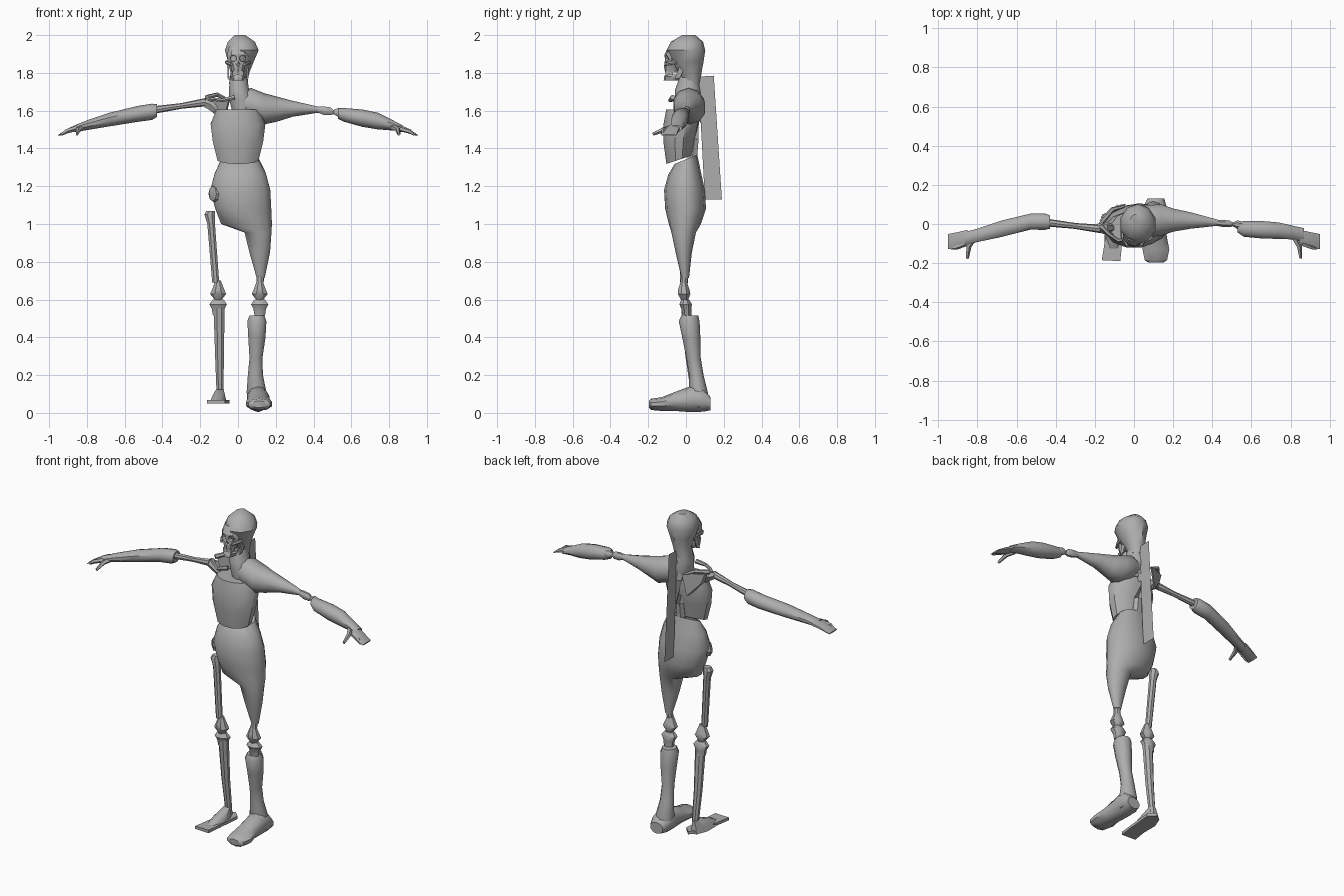
import bpy, bmesh, math
from mathutils import Vector

bone = bpy.data.materials.new("plain grey")
bone.diffuse_color = (0.42, 0.42, 0.42, 1)


def finish(name, bm, smooth=35):
    bmesh.ops.recalc_face_normals(bm, faces=bm.faces)
    me = bpy.data.meshes.new(name)
    bm.to_mesh(me)
    bm.free()
    ob = bpy.data.objects.new(name, me)
    bpy.context.collection.objects.link(ob)
    me.materials.append(bone)
    if smooth:
        bpy.ops.object.select_all(action='DESELECT')
        ob.select_set(True)
        bpy.context.view_layer.objects.active = ob
        bpy.ops.object.shade_smooth_by_angle(angle=math.radians(smooth))
    return ob


def loft(name, axis, rings, n=10, slope=None, smooth=40):
    """Closed skin over ellipses (cx, cy, cz, ra, rb); slope tilts a ring in z along y."""
    bm = bmesh.new()
    a, b = {'x': (1, 2), 'y': (0, 2), 'z': (0, 1)}[axis]
    loops = []
    for k, (cx, cy, cz, ra, rb) in enumerate(rings):
        loop = []
        for i in range(n):
            t = 2 * math.pi * (i + 0.5) / n
            p = Vector((cx, cy, cz))
            p[a] += ra * math.cos(t)
            p[b] += rb * math.sin(t)
            if slope:
                p.z += slope.get(k, 0) * (p.y - cy)
            loop.append(bm.verts.new(p))
        loops.append(loop)
    for lo, hi in zip(loops, loops[1:]):
        for i in range(n):
            j = (i + 1) % n
            bm.faces.new((lo[i], lo[j], hi[j], hi[i]))
    bm.faces.new(loops[0])
    bm.faces.new(loops[-1])
    return finish(name, bm, smooth)


def prism(name, points, offset):
    """Flat outline thickened along an offset."""
    bm = bmesh.new()
    f = bm.faces.new([bm.verts.new(p) for p in points])
    if offset:
        ext = bmesh.ops.extrude_face_region(bm, geom=[f], use_keep_orig=True)
        vs = [v for v in ext['geom'] if isinstance(v, bmesh.types.BMVert)]
        bmesh.ops.translate(bm, verts=vs, vec=offset)
    return finish(name, bm, 0)


def rod(name, pts, r, n=6):
    """Thin bone following a few points, r per point."""
    bm = bmesh.new()
    loops = []
    for k, p in enumerate(pts):
        d = Vector(pts[min(k + 1, len(pts) - 1)]) - Vector(pts[max(k - 1, 0)])
        q = d.to_track_quat('Z', 'Y')
        loops.append([bm.verts.new(Vector(p) + q @ Vector((r[k] * math.cos(i * 2 * math.pi / n),
                      r[k] * math.sin(i * 2 * math.pi / n), 0))) for i in range(n)])
    for lo, hi in zip(loops, loops[1:]):
        for i in range(n):
            bm.faces.new((lo[i], lo[(i + 1) % n], hi[(i + 1) % n], hi[i]))
    bm.faces.new(loops[0])
    bm.faces.new(loops[-1])
    return finish(name, bm, 40)


# Head: cranium, face with cut sockets, jaw
loft("cranium", 'z', [(0.0, 0.03, 1.74, .05, .045), (0.01, 0.02, 1.80, .052, .062),
                      (0.015, 0.005, 1.86, .072, .088), (0.02, 0.0, 1.92, .094, .102),
                      (0.018, 0.005, 1.965, .075, .085), (0.01, 0.015, 2.0, .03, .035)], 10)
face = loft("face", 'z', [(0, -.075, 1.802, .034, .035), (0, -.07, 1.835, .040, .047),
                          (0, -.06, 1.862, .058, .052), (0, -.06, 1.90, .060, .053),
                          (0, -.045, 1.94, .05, .045)], 10, smooth=30)
cutters = [rod("socket_cutter", [(s * .026, -.16, 1.876), (s * .024, -.078, 1.876)], [.021, .016], 8)
           for s in (-1, 1)]
cutters.append(rod("nose_cutter", [(0, -.16, 1.843), (0, -.095, 1.847)], [.012, .009], 3))
for c in cutters:
    c.hide_render = True
    c.hide_set(True)
    m = face.modifiers.new("cut", 'BOOLEAN')
    m.object, m.operation, m.solver = c, 'DIFFERENCE', 'EXACT'
loft("jaw", 'z', [(0, -.078, 1.76, .032, .04), (0, -.07, 1.782, .043, .046),
                  (0, -.066, 1.792, .04, .042)], 10)
for s in (-1, 1):
    prism("jaw_hinge", [(s * .046, -.06, 1.765), (s * .046, -.03, 1.775), (s * .05, 0, 1.85),
                        (s * .05, -.03, 1.85)], (s * .008, 0, 0))
    rod("cheekbone", [(s * .035, -.11, 1.845), (s * .058, -.07, 1.853), (s * .062, -.02, 1.86)],
        [.009, .01, .007])
prism("teeth", [(-.028, -.108, 1.785), (.028, -.108, 1.785), (.028, -.108, 1.81), (-.028, -.108, 1.81)],
      (0, .04, 0))

# Neck and fleshed shoulder side
loft("neck", 'z', [(.03, .01, 1.58, .06, .06), (.02, .01, 1.66, .07, .07), (.005, .01, 1.71, .056, .068),
                   (.004, .015, 1.76, .05, .055), (.004, .02, 1.80, .045, .05)], 10)
loft("right_upper_arm", 'x', [(.0, .015, 1.65, .055, .055), (.07, .015, 1.635, .085, .085),
                              (.14, .02, 1.61, .085, .082), (.20, .02, 1.608, .062, .068),
                              (.29, .018, 1.61, .044, .042), (.435, .006, 1.605, .015, .014)], 10)

# Ribcage and spine
loft("ribcage", 'z', [(.0, -.038, 1.34, .112, .068), (0, -.036, 1.44, .138, .085),
                      (0, -.028, 1.53, .15, .095), (0, -.02, 1.605, .118, .088)], 12,
     slope={0: .33, 1: .2, 2: .05})
rod("spine", [(.01, .03, 1.32), (.01, .045, 1.45), (.01, .055, 1.6), (.005, .035, 1.72)],
    [.03, .025, .03, .03])

# Bare shoulder: blade and collar bones
prism("left_shoulder_blade", [(-.05, .085, 1.66), (-.17, .03, 1.67), (-.15, .035, 1.61), (-.08, .08, 1.53)],
      (.008, .018, 0))
rod("left_collar_bone", [(-.02, -.07, 1.67), (-.08, -.085, 1.655), (-.13, -.05, 1.66), (-.17, -.01, 1.655)],
    [.014, .01, .01, .014])
rod("left_blade_spine", [(-.05, .09, 1.655), (-.11, .075, 1.685), (-.165, .01, 1.67)], [.008, .012, .014])
rod("left_shoulder_joint", [(-.115, -.02, 1.60), (-.15, -.02, 1.635), (-.19, -.02, 1.645)], [.02, .032, .02])

# Bare upper arm and fleshed forearm on the left
rod("left_upper_arm_bone", [(-.17, -.025, 1.645), (-.30, -.01, 1.625), (-.45, .008, 1.603)],
    [.022, .015, .02], 8)
loft("left_forearm", 'x', [(-.43, .01, 1.60, .036, .034), (-.455, .012, 1.594, .044, .043),
                           (-.53, .012, 1.583, .043, .042), (-.68, -.025, 1.553, .044, .036),
                           (-.80, -.058, 1.523, .036, .026), (-.865, -.075, 1.505, .036, .018)], 10)

# Bare elbow and fleshed forearm on the right
loft("right_elbow_bone", 'x', [(.40, .008, 1.608, .014, .012), (.455, .003, 1.60, .02, .024),
                               (.49, .0, 1.597, .018, .022), (.505, -.002, 1.593, .01, .012),
                               (.53, -.004, 1.59, .024, .025), (.57, -.01, 1.585, .02, .02)], 8)
loft("right_forearm", 'x', [(.53, -.018, 1.585, .026, .028), (.56, -.025, 1.578, .042, .036),
                            (.66, -.03, 1.56, .047, .046), (.74, -.034, 1.545, .044, .044),
                            (.82, -.045, 1.522, .036, .027), (.87, -.055, 1.505, .036, .018)], 10)

# Hands: tapering flat palm and a thumb
for side, s in (("left", -1), ("right", 1)):
    loft(side + "_hand", 'x', [(s * .85, -.063, 1.51, .036, .019), (s * .89, -.078, 1.497, .042, .015),
                               (s * .95, -.09, 1.47, .042, .004)], 8, smooth=30)
    rod(side + "_thumb", [(s * .82, -.07, 1.512), (s * .845, -.115, 1.50), (s * .852, -.175, 1.475)],
        [.016, .014, .008], 5)
    rod(side + "_finger", [(s * .86, -.1, 1.505), (s * .91, -.12, 1.49), (s * .935, -.125, 1.472)],
        [.014, .012, .006], 5)

# Hips flowing into the fleshed thigh
loft("hips_and_right_thigh", 'z',
     [(.012, .0, 1.342, .10, .06), (.012, -.008, 1.27, .138, .086), (.012, -.008, 1.18, .163, .108),
      (.028, -.002, 1.08, .152, .108), (.045, -.006, 1.00, .138, .085), (.106, -.012, .955, .073, .065),
      (.115, -.012, .85, .056, .043), (.12, -.004, .715, .022, .02)], 14, slope={0: .4, 1: .1})
rod("hip_socket", [(-.10, -.03, 1.16), (-.135, -.05, 1.16), (-.14, -.055, 1.16)], [.05, .04, .02], 8)

# Bare left leg
loft("left_thigh_bone", 'z', [(-.145, -.005, 1.07, .024, .022), (-.15, -.005, 1.05, .03, .03),
                              (-.142, -.005, 1.0, .022, .022), (-.118, -.015, .69, .02, .018)], 8)
for side, x in (("left", -.105), ("right", .115)):
    loft(side + "_knee_upper", 'z', [(x, -.012, .70, .016, .016), (x, -.012, .655, .034, .032),
                                     (x, -.01, .63, .046, .036), (x, -.008, .597, .018, .02)], 8)
    loft(side + "_knee_lower", 'z', [(x, -.004, .60, .03, .022), (x, -.002, .575, .05, .036),
                                     (x, .002, .55, .036, .028), (x, .004, .515, .03, .026)], 8)
rod("right_thigh_bone", [(.12, -.004, .75), (.115, -.012, .67)], [.02, .02], 8)
loft("left_shin_bone", 'z', [(-.10, .0, .56, .032, .028), (-.098, .02, .3, .025, .025),
                             (-.095, .045, .10, .02, .02)], 8)
prism("left_foot", [(-.165, -.185, .05), (-.07, -.19, .05), (-.045, .06, .05), (-.085, .10, .05),
                    (-.125, .06, .05)], (0, 0, .018))
loft("left_instep", 'z', [(-.105, -.045, .05, .05, .13), (-.102, -.01, .085, .038, .085),
                          (-.096, .04, .125, .022, .028)], 8)

# Fleshed right shin and foot
loft("right_shin", 'z', [(.10, .02, .515, .042, .045), (.10, .017, .485, .053, .055),
                         (.10, .028, .40, .048, .048), (.095, .04, .29, .036, .038),
                         (.092, .055, .20, .042, .038), (.098, .065, .11, .055, .05),
                         (.105, .075, .03, .05, .045)], 10)
loft("right_foot", 'y', [(.112, .13, .05, .045, .035), (.107, .09, .07, .062, .062),
                         (.106, .03, .075, .06, .07), (.108, -.06, .062, .062, .05),
                         (.112, -.13, .048, .072, .036), (.112, -.185, .047, .06, .03),
                         (.112, -.197, .047, .04, .018)], 10, slope=None)
bpy.data.objects["right_foot"].location.z = -.0015

# Thin upright board behind the back
prism("back_panel", [(.015, .065, 1.78), (.015, .10, 1.13), (.015, .19, 1.13), (.015, .147, 1.785)], None)
